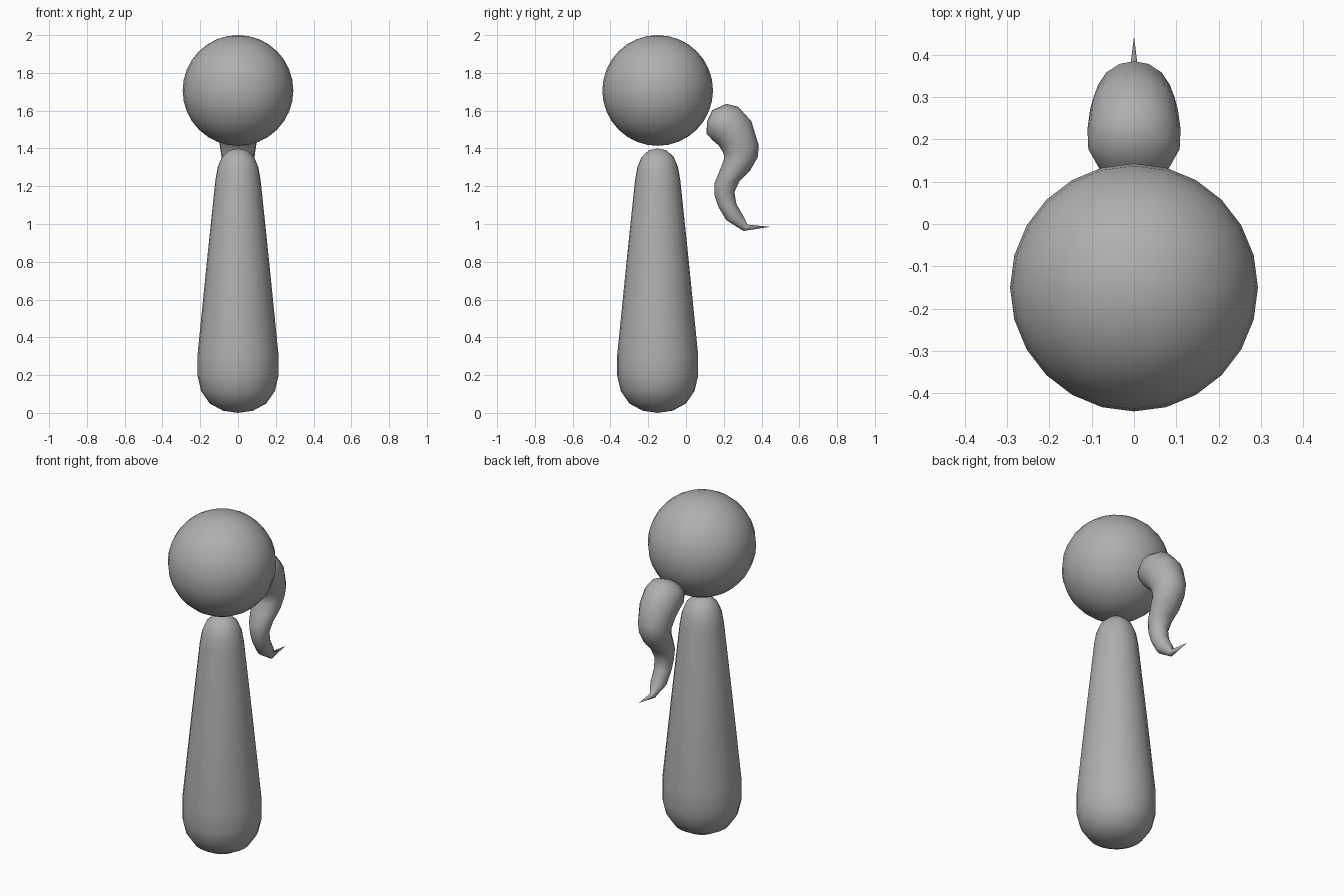
import bpy, bmesh
from math import sin, cos, pi

if "Cube" in bpy.data.objects:
    bpy.data.objects.remove(bpy.data.objects["Cube"])

# One darker grey for every part
grey = bpy.data.materials.new("dark_grey")
grey.diffuse_color = (0.43, 0.43, 0.43, 1)
grey.use_nodes = True
grey.node_tree.nodes["Principled BSDF"].inputs["Base Color"].default_value = grey.diffuse_color


def loft(name, rings, start, end):
    """Skin a list of closed rings and close both ends on a point."""
    bm = bmesh.new()
    loops = [[bm.verts.new(p) for p in ring] for ring in rings]
    n = len(loops[0])
    for a, b in zip(loops, loops[1:]):
        for i in range(n):
            j = (i + 1) % n
            bm.faces.new((a[i], a[j], b[j], b[i]))
    for tip, loop in ((start, loops[0]), (end, loops[-1])):
        v = bm.verts.new(tip)
        for i in range(n):
            bm.faces.new((v, loop[i], loop[(i + 1) % n]))
    bmesh.ops.recalc_face_normals(bm, faces=bm.faces)
    mesh = bpy.data.meshes.new(name)
    bm.to_mesh(mesh)
    bm.free()
    mesh.shade_smooth()
    mesh.materials.append(grey)
    obj = bpy.data.objects.new(name, mesh)
    bpy.context.collection.objects.link(obj)
    return obj


CY = -0.15  # shared axis of head and body

# Head
bpy.ops.mesh.primitive_uv_sphere_add(segments=24, ring_count=16, radius=0.293,
                                     location=(0, CY, 1.707))
head = bpy.context.object
head.name = "head"
head.data.materials.append(grey)
bpy.ops.object.shade_smooth()

# Body: tapered peg with rounded ends (radius, height)
profile = [(0.08, 0.012), (0.15, 0.05), (0.195, 0.115), (0.214, 0.195),
           (0.214, 0.31), (0.166, 0.79), (0.12, 1.23), (0.108, 1.30),
           (0.085, 1.355), (0.047, 1.39)]
SIDES = 24
rings = [[(r * cos(2 * pi * i / SIDES), CY + r * sin(2 * pi * i / SIDES), z)
          for i in range(SIDES)] for r, z in profile]
loft("body", rings, (0, CY, 0), (0, CY, 1.40))

# Ponytail: each section spans an inner (y, z) and an outer (y, z) edge point,
# with a half width in x
sections = [
    (.108, 1.480, .140, 1.604, .078), (.140, 1.444, .214, 1.636, .108),
    (.172, 1.417, .277, 1.620, .110), (.193, 1.385, .346, 1.544, .104),
    (.203, 1.359, .385, 1.417, .092), (.198, 1.333, .380, 1.354, .086),
    (.177, 1.280, .341, 1.285, .080), (.151, 1.216, .283, 1.227, .066),
    (.151, 1.153, .256, 1.168, .053), (.172, 1.090, .267, 1.105, .048),
    (.214, 1.020, .304, 1.041, .044), (.304, 0.963, .325, 0.997, .016)]
SIDES = 16
rings = []
for y0, z0, y1, z1, r in sections:
    cy, cz, hy, hz = (y0 + y1) / 2, (z0 + z1) / 2, (y1 - y0) / 2, (z1 - z0) / 2
    rings.append([(r * sin(2 * pi * i / SIDES), cy + hy * cos(2 * pi * i / SIDES),
                   cz + hz * cos(2 * pi * i / SIDES)) for i in range(SIDES)])
loft("ponytail", rings, (0, .112, 1.545), (0, .443, .985))
